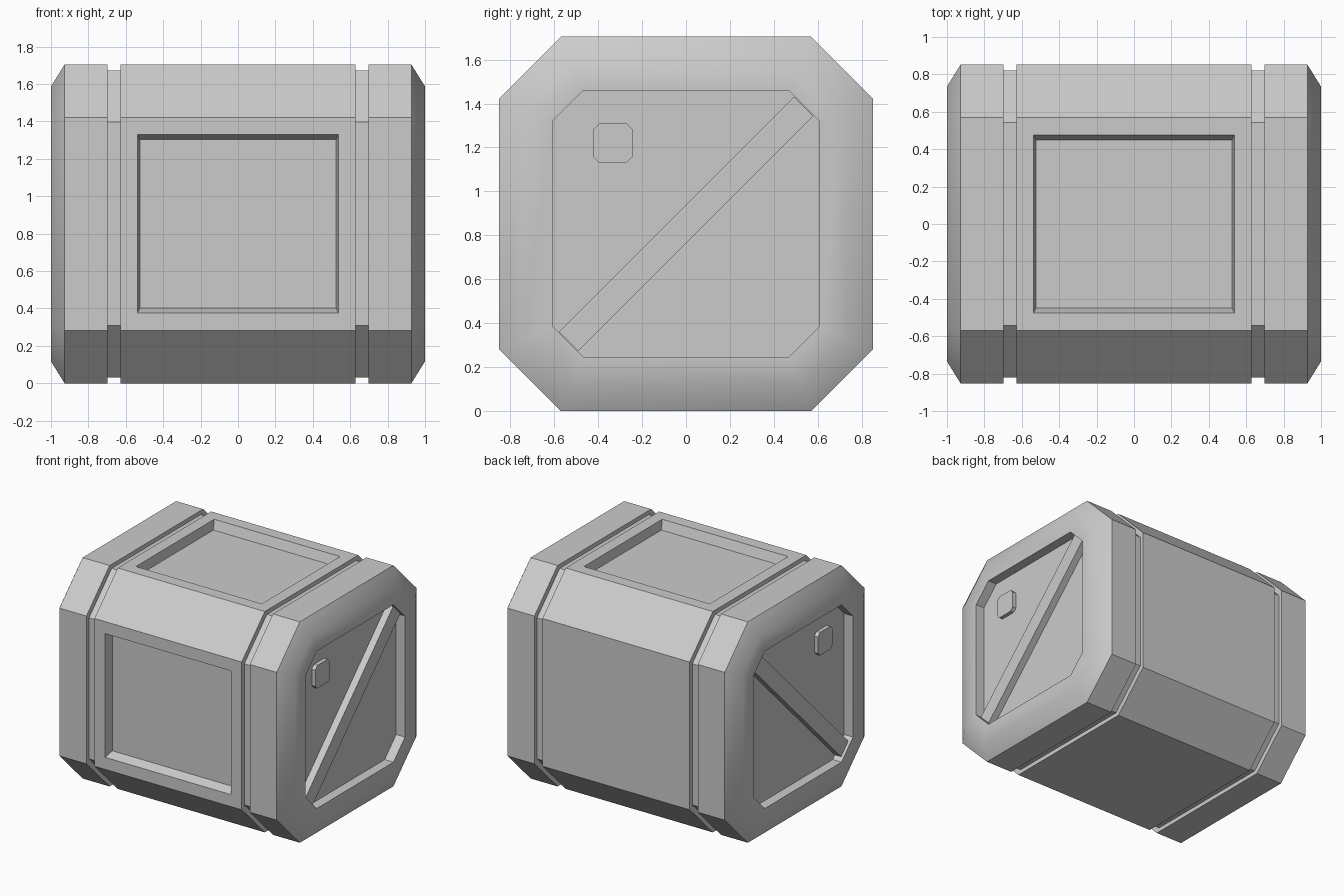
import bpy, bmesh, math
from mathutils import Vector

if "Cube" in bpy.data.objects:
    bpy.data.objects.remove(bpy.data.objects["Cube"])

H = 0.852          # half height; also the centre height
FLOOR = 0.925      # x of the recessed end floor


def octagon(bm, x, half, flat):
    pts = [(flat, half), (half, flat), (half, -flat), (flat, -half),
           (-flat, -half), (-half, -flat), (-half, flat), (-flat, half)]
    return [bm.verts.new((x, y, z + H)) for y, z in pts]


def loft(bm, rings):
    loops = [octagon(bm, *r) for r in rings]
    for a, b in zip(loops, loops[1:]):
        for i in range(8):
            j = (i + 1) % 8
            bm.faces.new((a[i], a[j], b[j], b[i]))
    bm.faces.new(loops[0])
    bm.faces.new(loops[-1])


def finish(bm, name):
    bmesh.ops.recalc_face_normals(bm, faces=bm.faces[:])
    me = bpy.data.meshes.new(name)
    bm.to_mesh(me)
    bm.free()
    ob = bpy.data.objects.new(name, me)
    bpy.context.collection.objects.link(ob)
    return ob


def sink_panel(bm, normal):
    """Cut a tapered rectangular recess in the middle face with this normal."""
    normal = Vector(normal)
    face = next(f for f in bm.faces if f.normal.dot(normal) > 0.99
                and abs(f.calc_center_median().x) < 0.1)
    side = normal.cross(Vector((1, 0, 0)))
    mid = Vector((0, 0, H))
    prev = list(face.verts)
    corners = [(math.copysign(1, v.co.x), math.copysign(1, (v.co - mid).dot(side))) for v in prev]
    bm.faces.remove(face)
    for sx, st, depth in ((0.537, 0.477, 0), (0.525, 0.45, 0.07)):
        ring = [bm.verts.new(mid + normal * (H - depth) + side * (b * st) + Vector((a * sx, 0, 0)))
                for a, b in corners]
        for i in range(4):
            j = (i + 1) % 4
            bm.faces.new((prev[i], prev[j], ring[j], ring[i]))
        prev = ring
    bm.faces.new(prev)


# Octagonal body with end bevels, end recesses and two grooves
half = [(0.628, H, 0.57), (0.628, 0.82, 0.544), (0.697, 0.82, 0.544), (0.697, H, 0.57),
        (0.927, H, 0.57), (1.0, 0.735, 0.525), (1.0, 0.607, 0.467), (FLOOR, 0.607, 0.467)]
bm = bmesh.new()
loft(bm, [(-x, h, f) for x, h, f in reversed(half)] + half)
bmesh.ops.recalc_face_normals(bm, faces=bm.faces[:])
bm.normal_update()
sink_panel(bm, (0, -1, 0))
sink_panel(bm, (0, 0, 1))
body = finish(bm, "crate_body")
bpy.context.view_layer.objects.active = body
body.select_set(True)
bpy.ops.object.shade_smooth_by_angle(angle=math.radians(35))

for s, label in ((1, "right"), (-1, "left")):
    # Diagonal brace across each end recess
    bm = bmesh.new()
    bmesh.ops.create_cube(bm, size=1)
    bar = finish(bm, label + "_diagonal_brace")
    bar.scale = (0.055, 1.513, 0.124)
    bar.rotation_euler.x = math.radians(45)
    bar.location = (s * (FLOOR + 0.0275), 0, H)

    # Small chamfered badge plate
    bm = bmesh.new()
    loft(bm, [(-0.015, 0.089, 0.063), (0.015, 0.089, 0.063)])
    plate = finish(bm, label + "_plate")
    plate.location = (s * (FLOOR + 0.015), -0.333, 0.368)
